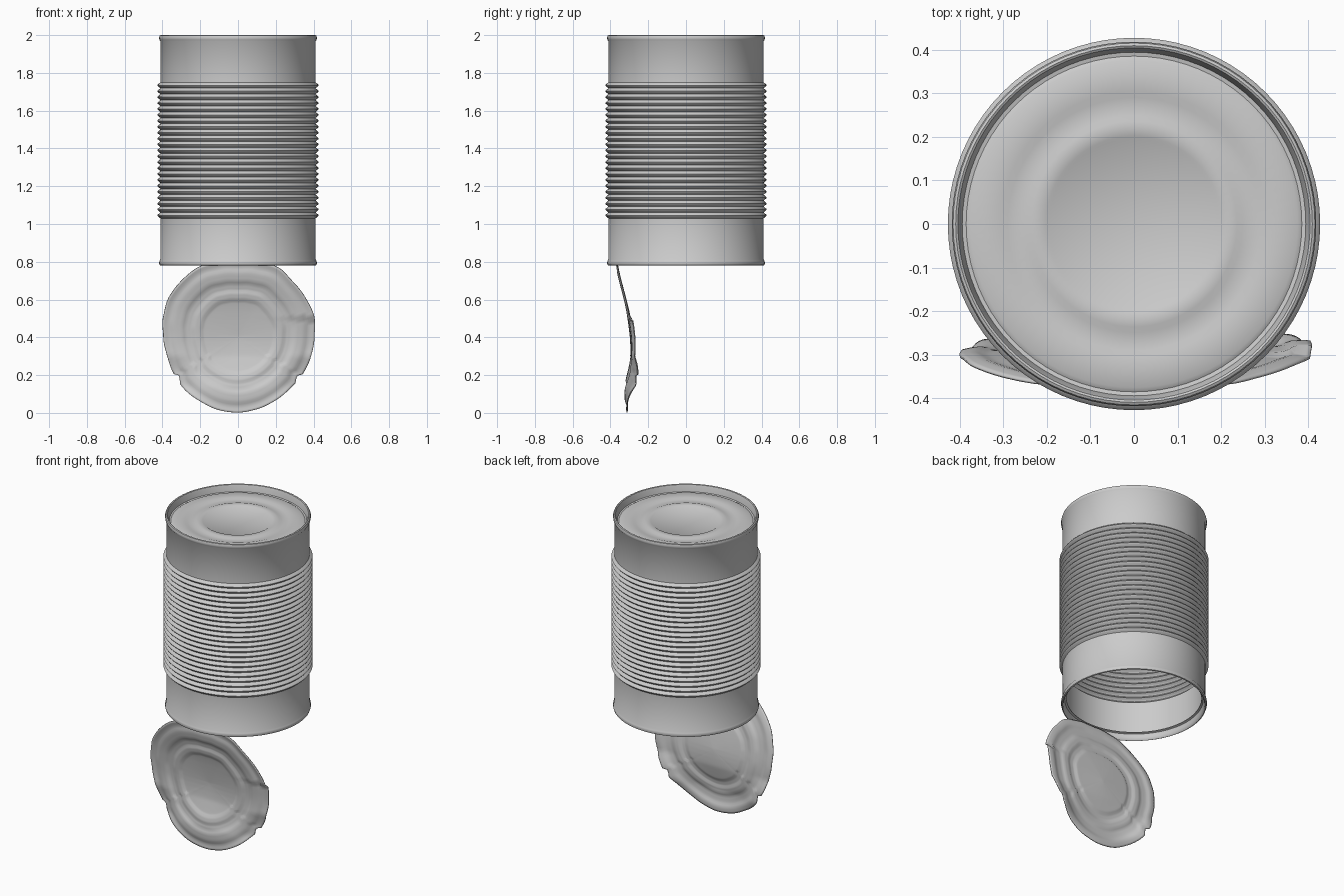
import bpy, bmesh, math
from math import sin, cos, pi

if "Cube" in bpy.data.objects:
    bpy.data.objects.remove(bpy.data.objects["Cube"])

RIBS, RIB_LOW, RIB_HIGH = 23, 1.03, 1.75


def finish(name, bm, angle=40):
    bmesh.ops.recalc_face_normals(bm, faces=bm.faces)
    mesh = bpy.data.meshes.new(name)
    bm.to_mesh(mesh)
    bm.free()
    obj = bpy.data.objects.new(name, mesh)
    bpy.context.collection.objects.link(obj)
    bpy.ops.object.select_all(action='DESELECT')
    obj.select_set(True)
    bpy.context.view_layer.objects.active = obj
    bpy.ops.object.shade_smooth_by_angle(angle=math.radians(angle))
    return obj


def lathe(name, profile, segments=80):
    bm = bmesh.new()
    verts = [bm.verts.new((r, 0, z)) for r, z in profile]
    edges = [bm.edges.new(p) for p in zip(verts, verts[1:])]
    bmesh.ops.spin(bm, geom=verts + edges, cent=(0, 0, 0), axis=(0, 0, 1),
                   angle=2 * pi, steps=segments)
    bmesh.ops.remove_doubles(bm, verts=bm.verts, dist=1e-5)
    return finish(name, bm)


def ribs(base):
    """Corrugated wall profile running downwards."""
    pitch = (RIB_HIGH - RIB_LOW) / RIBS
    pts = []
    for i in range(RIBS):
        for t in (0, 0.2, 0.35, 0.5, 0.65, 0.8):
            pts.append((base + 0.016 * sin(pi * t) ** 1.5,
                        RIB_HIGH - (i + t) * pitch))
    return pts + [(base, RIB_LOW)]


def lerp_table(table, t):
    for (a, va), (b, vb) in zip(table, table[1:]):
        if t <= b:
            u = max(0, (t - a) / (b - a))
            return va + (vb - va) * u
    return table[-1][1]


# Can: stepped closed end, rolled rims, ribbed wall, open lower end
panel = [(0, 1.955), (0.195, 1.955), (0.202, 1.960), (0.236, 1.960),
         (0.249, 1.955), (0.29, 1.955), (0.305, 1.960), (0.375, 1.960),
         (0.385, 1.954), (0.394, 1.956)]
top_rim = [(0.400, 1.985), (0.404, 1.997), (0.409, 2.0), (0.415, 1.997),
           (0.418, 1.987), (0.416, 1.975), (0.411, 1.968)]
low_rim = [(0.411, 0.812), (0.416, 0.805), (0.418, 0.793), (0.415, 0.783),
           (0.409, 0.78), (0.403, 0.785), (0.400, 0.800), (0.397, 0.818),
           (0.386, 0.822), (0.386, 0.826), (0.404, 0.830)]
inner = [(0.404, 1.03)] + ribs(0.404)[::-1][1:] + [(0.404, 1.948), (0, 1.948)]
lathe("can_body", panel + top_rim + ribs(0.411) + low_rim + inner)

# Lid: bent disc hanging from the front of the open end
outline = [0.405, 0.418, 0.413, 0.412, 0.425, 0.41, 0.40, 0.41, 0.425,
           0.422, 0.422, 0.41, 0.395, 0.388, 0.392, 0.397, 0.395, 0.40,
           0.40, 0.395, 0.39, 0.388, 0.395, 0.40]
fold = [(0, -0.308), (0.1, -0.308), (0.2, -0.296), (0.35, -0.284),
        (0.5, -0.302), (0.6, -0.320), (0.7, -0.350), (0.82, -0.374)]
rings = [(0, 0.012), (0.25, 0.008), (0.47, 0.004), (0.50, -0.003),
         (0.58, -0.003), (0.61, 0.004), (0.70, 0.004), (0.74, -0.004),
         (0.85, -0.004), (0.91, 0.004), (0.96, 0.002), (1, -0.002)]


def edge_radius(a):
    f = (a / (2 * pi) * 24) % 24
    i, u = int(f), f % 1
    u = u * u * (3 - 2 * u)
    r = outline[i] * (1 - u) + outline[(i + 1) % 24] * u
    for notch in (214, 326):                      # torn nicks
        d = abs(math.degrees(a) - notch)
        r -= 0.025 * max(0, 1 - d / 4)
    return r


def lid_point(s, a):
    r = s * edge_radius(a)
    x, z = r * cos(a), 0.402 + r * sin(a)
    # average the fold curve for a soft bend
    y = sum(lerp_table(fold, z + d) for d in (-0.06, -0.03, 0, 0.03, 0.06)) / 5
    y += lerp_table(rings, s)
    low = max(0, 1 - abs(z - 0.14) / 0.16)
    side = abs(x) / 0.33
    y += low * (0.05 * side ** 3 - 0.018 * cos(min(1, side) * pi / 2))
    y += 0.02 * max(0, x / 0.4) ** 4 * (z < 0.5)
    return x, y, z


bm = bmesh.new()
N, R = 120, 36
hub = bm.verts.new(lid_point(0, 0))
prev = None
for j in range(1, R + 1):
    ring = [bm.verts.new(lid_point(j / R, 2 * pi * i / N)) for i in range(N)]
    for i in range(N):
        k = (i + 1) % N
        if prev:
            bm.faces.new((prev[i], ring[i], ring[k], prev[k]))
        else:
            bm.faces.new((hub, ring[i], ring[k]))
    prev = ring
lid = finish("torn_lid", bm, 60)
lid.modifiers.new("thickness", 'SOLIDIFY').thickness = 0.006
lid.modifiers["thickness"].offset = 0
